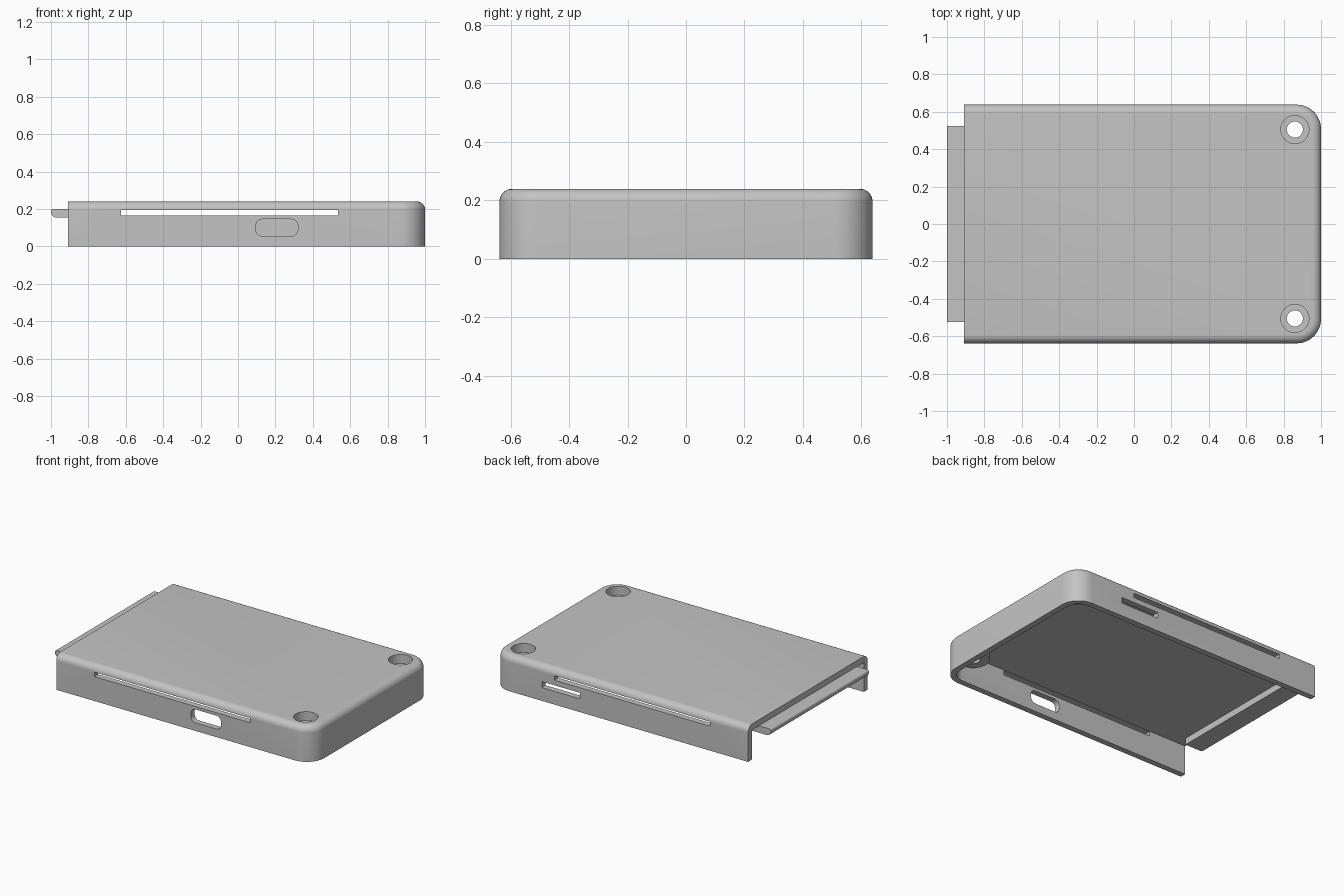
import bpy
import bmesh
from math import sin, cos, pi
from mathutils import Vector

cube = bpy.data.objects.get("Cube")
if cube:
    bpy.data.objects.remove(cube, do_unlink=True)

grey = bpy.data.materials.new("warm_free_grey")
grey.name = "plain_grey"
grey.use_nodes = True
grey.diffuse_color = (0.55, 0.55, 0.55, 1)
grey.node_tree.nodes["Principled BSDF"].inputs["Base Color"].default_value = (0.55, 0.55, 0.55, 1)


def rounded(u0, u1, v0, v1, radii, steps=12):
    """Rectangle outline, radii in order: low-low, high-low, high-high, low-high."""
    corners = [(u0, v0, 1, 1), (u1, v0, -1, 1), (u1, v1, -1, -1), (u0, v1, 1, -1)]
    points = []
    for i, ((u, v, su, sv), r) in enumerate(zip(corners, radii)):
        if r == 0:
            points.append((u, v))
            continue
        for k in range(steps + 1):
            a = pi + (i + k / steps) * pi / 2
            points.append((u + su * r + r * cos(a), v + sv * r + r * sin(a)))
    return points


def prism(name, outline, start, end, axis="z", top_round=None):
    """Extrude an outline along z, or an x-z outline along y."""
    bm = bmesh.new()
    place = (lambda p, d: (p[0], p[1], d)) if axis == "z" else (lambda p, d: (p[0], d, p[1]))
    face = bm.faces.new([bm.verts.new(place(p, start)) for p in outline])
    made = bmesh.ops.extrude_face_region(bm, geom=[face])["geom"]
    move = Vector(place((0, 0), end - start))
    bmesh.ops.translate(bm, vec=move, verts=[g for g in made if isinstance(g, bmesh.types.BMVert)])
    bmesh.ops.recalc_face_normals(bm, faces=bm.faces)
    if top_round:
        rim = [e for e in bm.edges if all(v.co.z > end - 1e-4 for v in e.verts)
               and any(v.co.x > OPEN_X + 1e-4 for v in e.verts)]
        bmesh.ops.bevel(bm, geom=rim, offset=top_round, segments=8, profile=0.5, affect="EDGES")
    mesh = bpy.data.meshes.new(name)
    bm.to_mesh(mesh)
    bm.free()
    mesh.materials.append(grey)
    obj = bpy.data.objects.new(name, mesh)
    bpy.context.collection.objects.link(obj)
    return obj


def disc(cx, cy, r, n=48):
    return [(cx + r * cos(2 * pi * k / n), cy + r * sin(2 * pi * k / n)) for k in range(n)]


def activate(obj):
    bpy.ops.object.select_all(action="DESELECT")
    obj.select_set(True)
    bpy.context.view_layer.objects.active = obj


def combine(target, other, operation):
    """Apply a boolean and discard the helper."""
    activate(target)
    mod = target.modifiers.new("combine", "BOOLEAN")
    mod.operation, mod.solver, mod.object = operation, "EXACT", other
    bpy.ops.object.modifier_apply(modifier=mod.name)
    bpy.data.objects.remove(other, do_unlink=True)


OPEN_X, HALF_Y, TOP, CEILING = -0.91, 0.638, 0.24, 0.198

# Case shell with rounded far corners, open at the bottom and one end
shell = prism("case_shell", rounded(OPEN_X, 1, -HALF_Y, HALF_Y, (0, 0.13, 0.13, 0)),
              0, TOP, top_round=0.044)
inner_y = HALF_Y - 0.04
combine(shell, prism("cavity", rounded(-1.3, 0.96, -inner_y, inner_y, (0, 0.09, 0.09, 0)),
                     -0.2, CEILING), "DIFFERENCE")

# Screw bosses with counterbored holes
for side in (-1, 1):
    cx, cy = 0.86, side * 0.505
    combine(shell, prism("boss", disc(cx, cy, 0.1), 0.11, 0.22), "UNION")
    combine(shell, prism("counterbore", disc(cx, cy, 0.075), 0.18, 0.4), "DIFFERENCE")
    combine(shell, prism("screw_hole", disc(cx, cy, 0.043), -0.1, 0.4), "DIFFERENCE")

# Long vent slots through both side walls
for side in (-1, 1):
    combine(shell, prism("vent_slot", rounded(-0.625, 0.535, 0.165, 0.195, (0, 0, 0, 0)),
                         side * 0.55, side * 0.8, "y"), "DIFFERENCE")

# Rounded port in the front wall, narrow card slot in the back wall
combine(shell, prism("port", rounded(0.095, 0.32, 0.055, 0.145, (0.035,) * 4),
                     -0.8, -0.55, "y"), "DIFFERENCE")
combine(shell, prism("card_slot", rounded(0.345, 0.63, 0.09, 0.13, (0, 0, 0, 0)),
                     0.55, 0.8, "y"), "DIFFERENCE")

# Clip tongue below the lid at the open end
tongue = prism("clip_tongue", rounded(-1, -0.85, 0.153, 0.2, (0.032, 0, 0, 0.012)),
               -0.523, 0.523, "y")

for part in (shell, tongue):
    activate(part)
    bpy.ops.object.shade_smooth_by_angle(angle=pi / 6)
